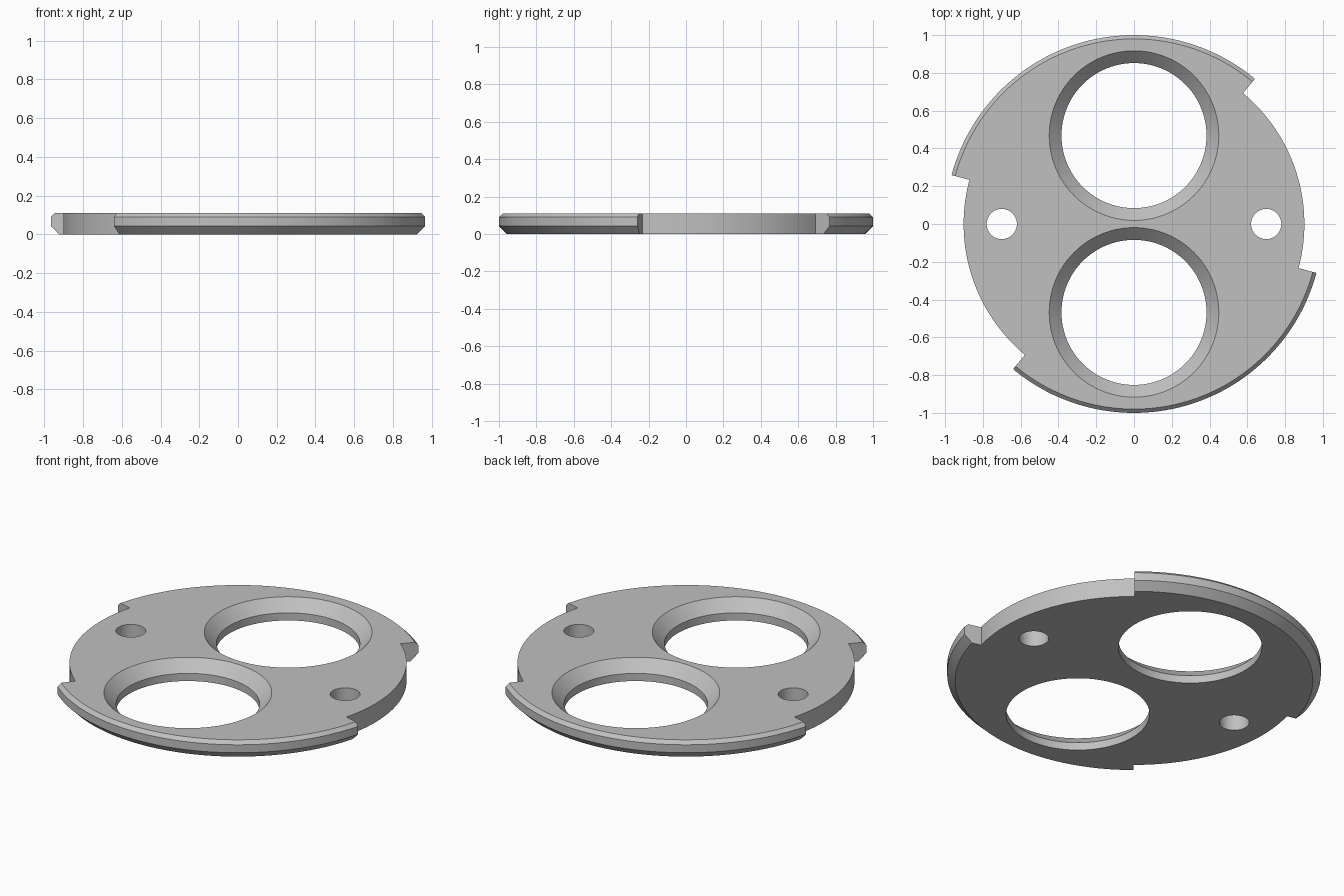
import bpy, bmesh
from math import radians, sin, cos

if "Cube" in bpy.data.objects:
    bpy.data.objects.remove(bpy.data.objects["Cube"])

HEIGHT = 0.11
OVER = 0.05          # how far cutters overshoot the plate

metal = bpy.data.materials.new("grey metal")
metal.use_nodes = True
grey = (0.53, 0.53, 0.53, 1)
metal.diffuse_color = grey
metal.node_tree.nodes["Principled BSDF"].inputs["Base Color"].default_value = grey


def lathe(name, profile, centre=(0, 0), start=0, end=360, steps=96):
    """Revolve a (radius, z) profile about a vertical axis into a closed solid."""
    full = end - start == 360
    bm = bmesh.new()
    rings = []
    for i in range(steps if full else steps + 1):
        a = radians(start + (end - start) * i / steps)
        rings.append([bm.verts.new((centre[0] + r * cos(a), centre[1] + r * sin(a), z))
                      for r, z in profile])
    count = len(profile)
    pairs = list(zip(rings, rings[1:]))
    if full:
        # open profile: flat caps close the top and bottom
        pairs.append((rings[-1], rings[0]))
        bm.faces.new([ring[0] for ring in rings])
        bm.faces.new([ring[-1] for ring in rings])
    for a, b in pairs:
        for j in range(count - 1 if full else count):
            k = (j + 1) % count
            bm.faces.new((a[j], b[j], b[k], a[k]))
    if not full:
        # closed profile: radial caps close the two ends
        bm.faces.new(rings[0])
        bm.faces.new(rings[-1])
    bmesh.ops.recalc_face_normals(bm, faces=bm.faces)
    mesh = bpy.data.meshes.new(name)
    bm.to_mesh(mesh)
    bm.free()
    obj = bpy.data.objects.new(name, mesh)
    bpy.context.collection.objects.link(obj)
    mesh.materials.append(metal)
    return obj


# Round plate with a chamfered rim
plate = lathe("round_plate", [(0.957, 0), (1, 0.043), (1, 0.09), (0.98, HEIGHT)], steps=180)

cutters = []
low, high = -OVER, HEIGHT + OVER
for side in (1, -1):
    # Large opening with a countersunk top edge
    cutters.append(lathe("opening_cutter",
                         [(0.384, low), (0.384, 0.045), (0.449, HEIGHT), (0.449 + OVER, high)],
                         centre=(0, 0.468 * side)))
    # Small bolt hole
    cutters.append(lathe("bolt_hole_cutter", [(0.08, low), (0.08, high)],
                         centre=(0.7 * side, 0), steps=48))
    # Step in the rim between the two raised arcs
    start = -15 if side == 1 else 165
    cutters.append(lathe("rim_step_cutter",
                         [(0.902, low), (1.1, low), (1.1, high), (0.902, high)],
                         start=start, end=start + 65.2, steps=40))

bpy.context.view_layer.objects.active = plate
for cutter in cutters:
    cutter.hide_render = True
    mod = plate.modifiers.new("cut", 'BOOLEAN')
    mod.operation = 'DIFFERENCE'
    mod.solver = 'EXACT'
    mod.object = cutter
    bpy.ops.object.modifier_apply(modifier=mod.name)
    bpy.data.objects.remove(cutter)

# Smooth round walls, crisp edges
bpy.ops.object.select_all(action='DESELECT')
plate.select_set(True)
bpy.ops.object.shade_smooth_by_angle(angle=radians(20))
